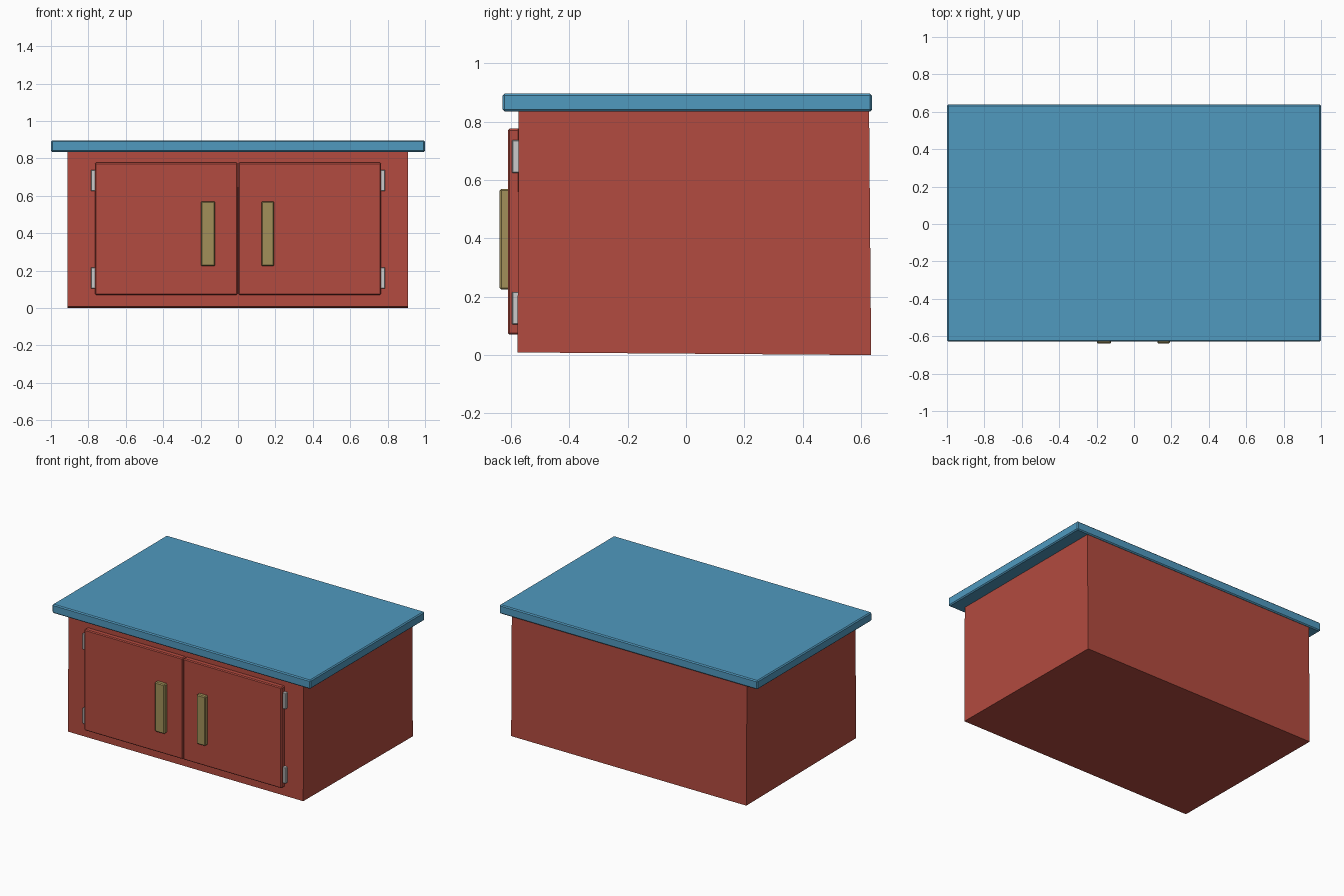
import bpy
import bmesh

if "Cube" in bpy.data.objects:
    bpy.data.objects.remove(bpy.data.objects["Cube"])


def material(name, rgb):
    m = bpy.data.materials.new(name)
    m.diffuse_color = (*rgb, 1)
    m.use_nodes = True
    m.node_tree.nodes["Principled BSDF"].inputs["Base Color"].default_value = m.diffuse_color
    return m


RED = material("red_paint", (0.45, 0.07, 0.05))
BLUE = material("blue_paint", (0.08, 0.32, 0.52))
BRASS = material("brass", (0.36, 0.28, 0.10))


def finish(name, bm, mat):
    bmesh.ops.recalc_face_normals(bm, faces=bm.faces)
    mesh = bpy.data.meshes.new(name)
    bm.to_mesh(mesh)
    bm.free()
    obj = bpy.data.objects.new(name, mesh)
    bpy.context.collection.objects.link(obj)
    if mat:
        mesh.materials.append(mat)
    return obj


def box(name, x, y, z, mat=None, bevel=0):
    """Box from (min, max) ranges with optional chamfered edges."""
    bm = bmesh.new()
    bmesh.ops.create_cube(bm, size=1)
    for v in bm.verts:
        v.co = [r[0] + (c + 0.5) * (r[1] - r[0]) for c, r in zip(v.co, (x, y, z))]
    obj = finish(name, bm, mat)
    if bevel:
        mod = obj.modifiers.new("chamfer", "BEVEL")
        mod.width = bevel
        mod.segments = 1
    return obj


# Cabinet body: slightly out-of-square side profile swept across the width
profile = [(-0.578, 0.009), (0.635, 0.0), (0.628, 0.84), (-0.574, 0.84)]
bm = bmesh.new()
side = bm.faces.new([bm.verts.new((-0.912, y, z)) for y, z in profile])
swept = bmesh.ops.extrude_face_region(bm, geom=[side], use_keep_orig=True)
bmesh.ops.translate(bm, vec=(1.822, 0, 0),
                    verts=[g for g in swept["geom"] if isinstance(g, bmesh.types.BMVert)])
finish("cabinet_body", bm, RED)

# Worktop overhanging the front and sides
box("worktop", (-1, 1), (-0.629, 0.638), (0.835, 0.897), BLUE, 0.007)

# Doors, handles and hinges on each side
for label, s in (("left", -1), ("right", 1)):
    def span(a, b):
        return tuple(sorted((s * a, s * b)))

    box(f"{label}_door", span(0.002, 0.765), (-0.611, -0.57), (0.07, 0.777), RED, 0.006)
    inner, outer = (0.122, 0.199) if s < 0 else (0.125, 0.193)
    box(f"{label}_handle", span(inner, outer), (-0.639, -0.60), (0.224, 0.57), BRASS, 0.006)
    for level, z in (("lower", (0.105, 0.217)), ("upper", (0.625, 0.738))):
        box(f"{label}_{level}_hinge", span(0.755, 0.787), (-0.597, -0.57), z, None, 0.003)
